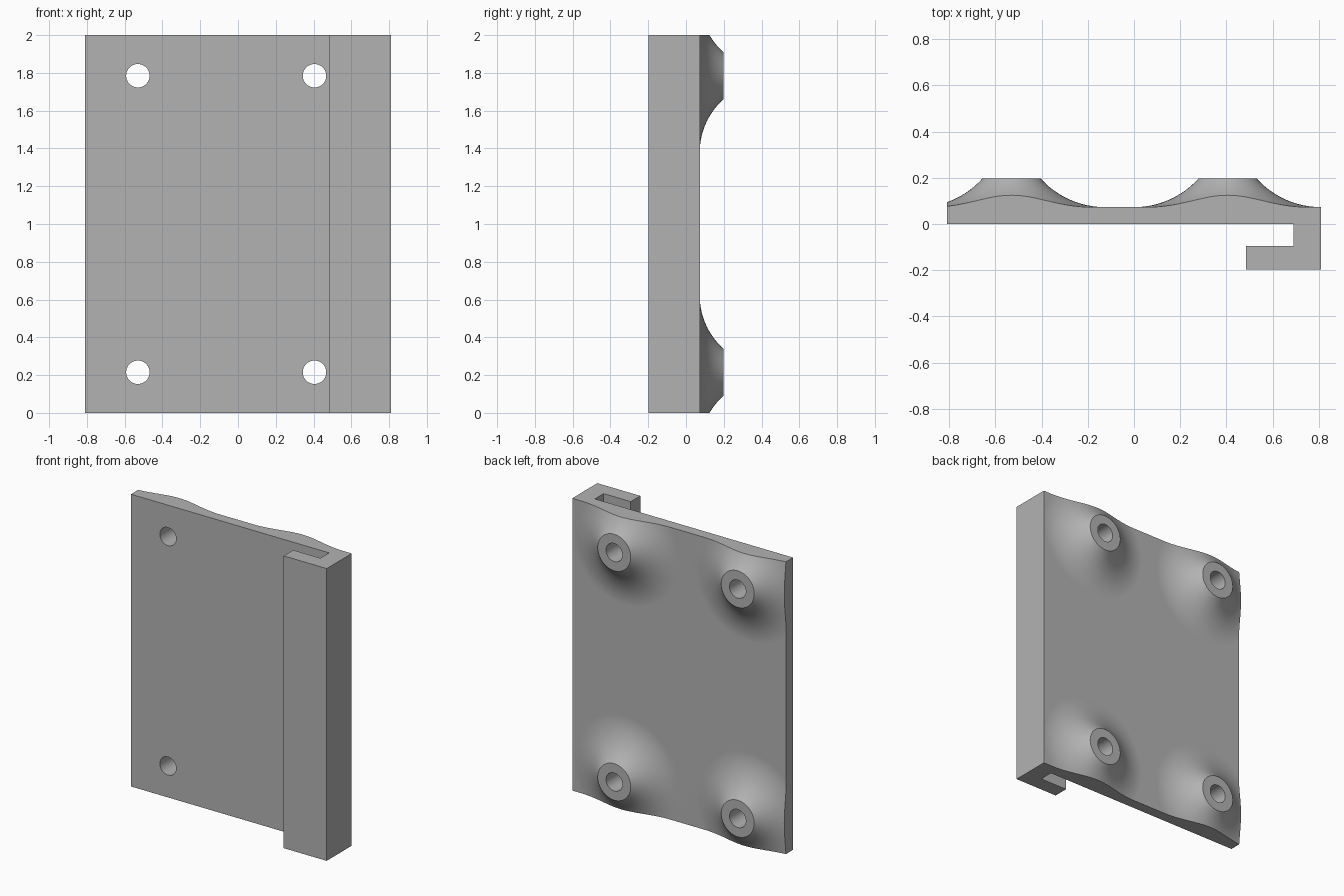
import bpy, bmesh, math
from mathutils import Matrix, Vector

if "Cube" in bpy.data.objects:
    bpy.data.objects.remove(bpy.data.objects["Cube"], do_unlink=True)

W, H = 0.81, 2.0                  # half width, height
BACK, TOP = 0.073, 0.198          # plate back, boss face
R_FACE, R_FOOT, R_HOLE = 0.125, 0.405, 0.062
CENTRES = [(x, z) for x in (-0.53, 0.405) for z in (0.215, 1.785)]

grey = bpy.data.materials.new("plain grey")
grey.use_nodes = True
grey.diffuse_color = (0.45, 0.45, 0.45, 1)
grey.node_tree.nodes["Principled BSDF"].inputs["Base Color"].default_value = grey.diffuse_color


def make(name, bm):
    bmesh.ops.recalc_face_normals(bm, faces=bm.faces)
    mesh = bpy.data.meshes.new(name)
    bm.to_mesh(mesh)
    bm.free()
    mesh.materials.append(grey)
    ob = bpy.data.objects.new(name, mesh)
    bpy.context.collection.objects.link(ob)
    return ob


def box(name, lo, hi):
    bm = bmesh.new()
    bmesh.ops.create_cube(bm, size=1)
    lo, hi = Vector(lo), Vector(hi)
    for v in bm.verts:
        v.co = Vector([(a + b) / 2 + c * (b - a) for a, b, c in zip(lo, hi, v.co)])
    return make(name, bm)


def extrude_up(name, outline, z0, z1):
    bm = bmesh.new()
    face = bm.faces.new([bm.verts.new((x, y, z0)) for x, y in outline])
    new = bmesh.ops.extrude_face_region(bm, geom=[face])["geom"]
    bmesh.ops.translate(bm, vec=(0, 0, z1 - z0),
                        verts=[g for g in new if isinstance(g, bmesh.types.BMVert)])
    return make(name, bm)


def revolve(name, profile, x, z, steps=64):
    """Solid turned about an axis along y; profile is (radius, y)."""
    bm = bmesh.new()
    rings = [[bm.verts.new((x + r * math.cos(a), y, z + r * math.sin(a)))
              for a in (math.tau * i / steps for i in range(steps))] for r, y in profile]
    for a, b in zip(rings, rings[1:]):
        for i in range(steps):
            j = (i + 1) % steps
            bm.faces.new((a[i], a[j], b[j], b[i]))
    bm.faces.new(rings[0])
    bm.faces.new(rings[-1])
    return make(name, bm)


def boolean(target, tool, operation):
    mod = target.modifiers.new(operation.lower(), 'BOOLEAN')
    mod.operation, mod.solver, mod.object = operation, 'EXACT', tool
    bpy.context.view_layer.objects.active = target
    bpy.ops.object.modifier_apply(modifier=mod.name)
    bpy.data.objects.remove(tool, do_unlink=True)


# Plate with hooked edge, oversized so the outer faces can be trimmed cleanly
over = W + 0.1
plate = extrude_up("mounting_plate", [
    (-over, 0), (0.69, 0), (0.69, -0.095), (0.485, -0.095), (0.485, -0.198),
    (over, -0.198), (over, BACK), (-over, BACK)], -0.3, H + 0.3)

# Flared bosses: concave arc tangent to the plate
run, rise = R_FOOT - R_FACE, TOP - BACK
radius = (run ** 2 + rise ** 2) / (2 * rise)
sweep = math.asin(run / radius)
arc = [(R_FOOT - radius * math.sin(t), BACK + radius * (1 - math.cos(t)))
       for t in (sweep * i / 16 for i in range(17))]
for x, z in CENTRES:
    boolean(plate, revolve("boss", [(R_FOOT, BACK / 2)] + arc, x, z), 'UNION')

# Trim to the outer rectangle, then bore the screw holes
boolean(plate, box("trim", (-W, -1, 0), (W, 1, H)), 'INTERSECT')
for x, z in CENTRES:
    boolean(plate, revolve("bore", [(R_HOLE, -0.05), (R_HOLE, TOP + 0.1)], x, z, 48), 'DIFFERENCE')

# Smooth flares and bores, crisp edges elsewhere
bpy.ops.object.select_all(action='DESELECT')
plate.select_set(True)
bpy.context.view_layer.objects.active = plate
bpy.ops.object.shade_smooth_by_angle(angle=math.radians(30))
weighted = plate.modifiers.new("weighted normals", 'WEIGHTED_NORMAL')
weighted.keep_sharp = True
